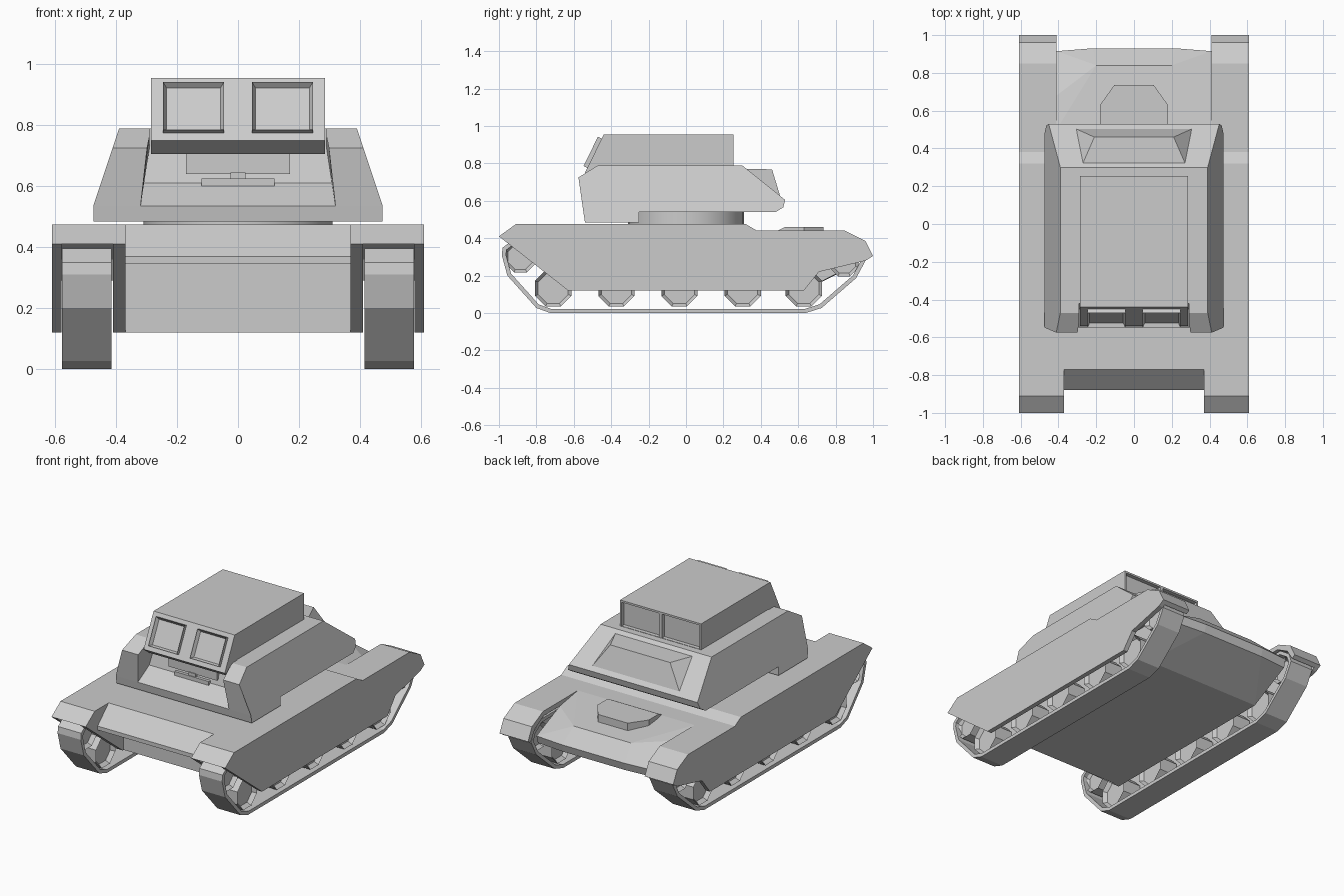
import bpy, bmesh
from math import pi, cos, sin
from mathutils import Vector, Matrix

if "Cube" in bpy.data.objects:
    bpy.data.objects.remove(bpy.data.objects["Cube"])

grey = bpy.data.materials.new("plain_grey")
grey.use_nodes = True
GREY = (0.6, 0.6, 0.6, 1)
grey.diffuse_color = GREY
grey.node_tree.nodes["Principled BSDF"].inputs["Base Color"].default_value = GREY


def finish(name, bm):
    bmesh.ops.recalc_face_normals(bm, faces=bm.faces)
    mesh = bpy.data.meshes.new(name)
    bm.to_mesh(mesh)
    bm.free()
    mesh.materials.append(grey)
    obj = bpy.data.objects.new(name, mesh)
    bpy.context.collection.objects.link(obj)
    return obj


def prism(name, profile, left, right):
    """Side profile (y, z) spanned across x; left and right give x from z."""
    bm = bmesh.new()
    rings = [[bm.verts.new((edge(z), y, z)) for y, z in profile] for edge in (left, right)]
    bm.faces.new(rings[0])
    bm.faces.new(rings[1])
    n = len(profile)
    for i in range(n):
        j = (i + 1) % n
        bm.faces.new((rings[0][i], rings[0][j], rings[1][j], rings[1][i]))
    return finish(name, bm)


def slab(name, profile, x0, x1):
    return prism(name, profile, lambda z: x0, lambda z: x1)


def box(name, x0, x1, y0, y1, z0, z1):
    return slab(name, [(y0, z0), (y1, z0), (y1, z1), (y0, z1)], x0, x1)


def hull_of(name, half_points):
    """Convex solid through points mirrored across x = 0."""
    bm = bmesh.new()
    for x, y, z in half_points:
        bm.verts.new((x, y, z))
        bm.verts.new((-x, y, z))
    bmesh.ops.convex_hull(bm, input=bm.verts[:])
    bmesh.ops.dissolve_limit(bm, angle_limit=0.01, verts=bm.verts[:], edges=bm.edges[:])
    return finish(name, bm)


def cut(obj, cutter):
    mod = obj.modifiers.new("cut", 'BOOLEAN')
    mod.operation = 'DIFFERENCE'
    mod.solver = 'EXACT'
    mod.object = cutter
    bpy.context.view_layer.objects.active = obj
    bpy.ops.object.modifier_apply(modifier=mod.name)
    bpy.data.objects.remove(cutter)


def shrink(points, d):
    """Offset a closed clockwise or counter-clockwise outline inwards."""
    pts = [Vector(p) for p in points]
    area = sum(a.x * b.y - b.x * a.y for a, b in zip(pts, pts[1:] + pts[:1]))
    turn = 1 if area > 0 else -1
    out = []
    for i, p in enumerate(pts):
        e0 = (p - pts[i - 1]).normalized()
        e1 = (pts[(i + 1) % len(pts)] - p).normalized()
        n0 = Vector((-e0.y, e0.x)) * turn
        n1 = Vector((-e1.y, e1.x)) * turn
        out.append(p + (n0 + n1) * d / (1 + n0.dot(n1)))
    return out


# Hull
slab("hull", [(-.62, .12), (-.62, .475), (.32, .475), (.38, .44), (.5, .44), (.5, .12)], -.41, .41)
slab("front_lip", [(-.6, .475), (-.77, .475), (-.88, .37), (-.88, .345), (-.6, .345)], -.37, .37)
hull_of("rear_hull", [(.41, .5, .12), (.41, .63, .12), (.41, .9, .26), (.22, .915, .26),
                      (.41, .915, .31), (.22, .93, .31), (.2, .84, .4), (.41, .68, .41),
                      (.41, .5, .44)])
hull_of("rear_hatch", [(.18, .53, .46), (.18, .63, .46), (.105, .735, .46),
                       (.18, .53, .38), (.18, .63, .38), (.105, .735, .38), (.17, .47, .43)])

# Fenders, skirts, tracks and wheels
fender = [(-1, .41), (-.91, .475), (.32, .475), (.38, .44), (.85, .44), (.96, .385),
          (1, .305), (.975, .29), (.93, .36), (.84, .41)]
skirt = [(-1, .41), (-.91, .475), (.32, .475), (.38, .44), (.85, .44), (.96, .385),
         (1, .305), (.96, .28), (.71, .22), (.63, .12), (-.63, .12)]
track = [(-.98, .35), (-.985, .31), (-.955, .2), (-.8, .027), (-.725, 0), (.64, 0),
         (.725, .027), (.91, .187), (.96, .28), (.94, .34), (.86, .395), (-.92, .395)]
wheels = [(y, .132, .105) for y in (-.71, -.372, -.035, .303, .63)]
wheels += [(-.885, .3, .09), (.845, .275, .085)]


def track_band(name, x0, x1):
    bm = bmesh.new()
    loops = [[bm.verts.new((x, p[0], p[1])) for p in pts]
             for x, pts in ((x0, track), (x1, track), (x1, shrink(track, .022)), (x0, shrink(track, .022)))]
    n = len(track)
    for k in range(4):
        a, b = loops[k], loops[(k + 1) % 4]
        for i in range(n):
            j = (i + 1) % n
            bm.faces.new((a[i], a[j], b[j], b[i]))
    return finish(name, bm)


def wheel(name, x, y, z, r):
    bm = bmesh.new()
    place = Matrix.Translation((x, y, z)) @ Matrix.Rotation(pi / 2, 4, 'Y') @ Matrix.Rotation(pi / 8, 4, 'Z')
    bmesh.ops.create_cone(bm, cap_ends=True, segments=8, radius1=r, radius2=r, depth=.13, matrix=place)
    bm.normal_update()
    for cap in [f for f in bm.faces if abs(f.normal.x) > .9]:
        bmesh.ops.inset_region(bm, faces=[cap], thickness=.018, depth=0)
        bmesh.ops.translate(bm, verts=cap.verts, vec=cap.normal * -.025)
    return finish(name, bm)


for side, label in ((1, "left"), (-1, "right")):
    slab(label + "_fender", fender, side * .41, side * .58)
    slab(label + "_skirt", skirt, side * .58, side * .61)
    slab(label + "_front_guard", [(-1, .41), (-.91, .475), (-.6, .475), (-.6, .12), (-.63, .12)],
         side * .37, side * .41)
    track_band(label + "_track", side * .415, side * .578)
    for i, (y, z, r) in enumerate(wheels):
        wheel(f"{label}_wheel_{i + 1}", side * .497, y, z, r)

# Turret ring
bm = bmesh.new()
bmesh.ops.create_cone(bm, cap_ends=True, segments=32, radius1=.31, radius2=.31, depth=.1,
                      matrix=Matrix.Translation((0, 0, .5)))
ring = finish("turret_ring", bm)
bpy.context.view_layer.objects.active = ring
ring.select_set(True)
bpy.ops.object.shade_smooth_by_angle()


# Turret body with a recessed front
def flank(z):
    return .475 - .085 * max(0, z - .535) / .255


def recess(z):
    return .29 + .03 * max(0, .73 - z) / .195


turret = prism("turret", [(-.54, .485), (-.548, .535), (-.575, .725), (-.47, .79), (.3, .79), (.53, .605),
                          (.52, .565), (.48, .54), (-.25, .54), (-.25, .485)],
               lambda z: -flank(z), flank)
cut(turret, prism("recess_cutter", [(-.7, .53), (-.548, .535), (-.45, .61), (-.42, .73), (-.42, .85), (-.7, .85)],
                  lambda z: -recess(z), recess))
box("mantlet", -.17, .17, -.455, -.4, .64, .72)
box("mantlet_base", -.12, .12, -.465, -.4, .6, .625)
box("mantlet_pin", -.025, .025, -.46, -.4, .62, .645)
hull_of("rear_bin", [(.28, .3, .772), (.21, .46, .768), (.31, .505, .62), (.28, .3, .7), (.31, .48, .6)])

# Cab with two rear openings and two framed front windows
cab = slab("cab", [(-.44, .955), (.255, .955), (.255, .76), (-.4, .705), (-.48, .705), (-.54, .75)], -.285, .285)
for side, label in ((1, "left"), (-1, "right")):
    cut(cab, box("opening_cutter", side * .01, side * .273, .23, .3, .792, .943))
    out, up = Vector((0, -.9, .44)).normalized(), Vector((0, .44, .9)).normalized()
    middle = Vector((side * .146, -.487, .853))
    bm = bmesh.new()
    size = Matrix.Diagonal((.2, .175, .05, 1))
    turn = Matrix((Vector((1, 0, 0)), up, out)).transposed().to_4x4()
    bmesh.ops.create_cube(bm, size=1, matrix=Matrix.Translation(middle) @ turn @ size)
    bm.normal_update()
    front = max(bm.faces, key=lambda f: f.normal.dot(out))
    bmesh.ops.inset_region(bm, faces=[front], thickness=.016, depth=0)
    bmesh.ops.translate(bm, verts=front.verts, vec=out * -.022)
    finish(label + "_window", bm)
